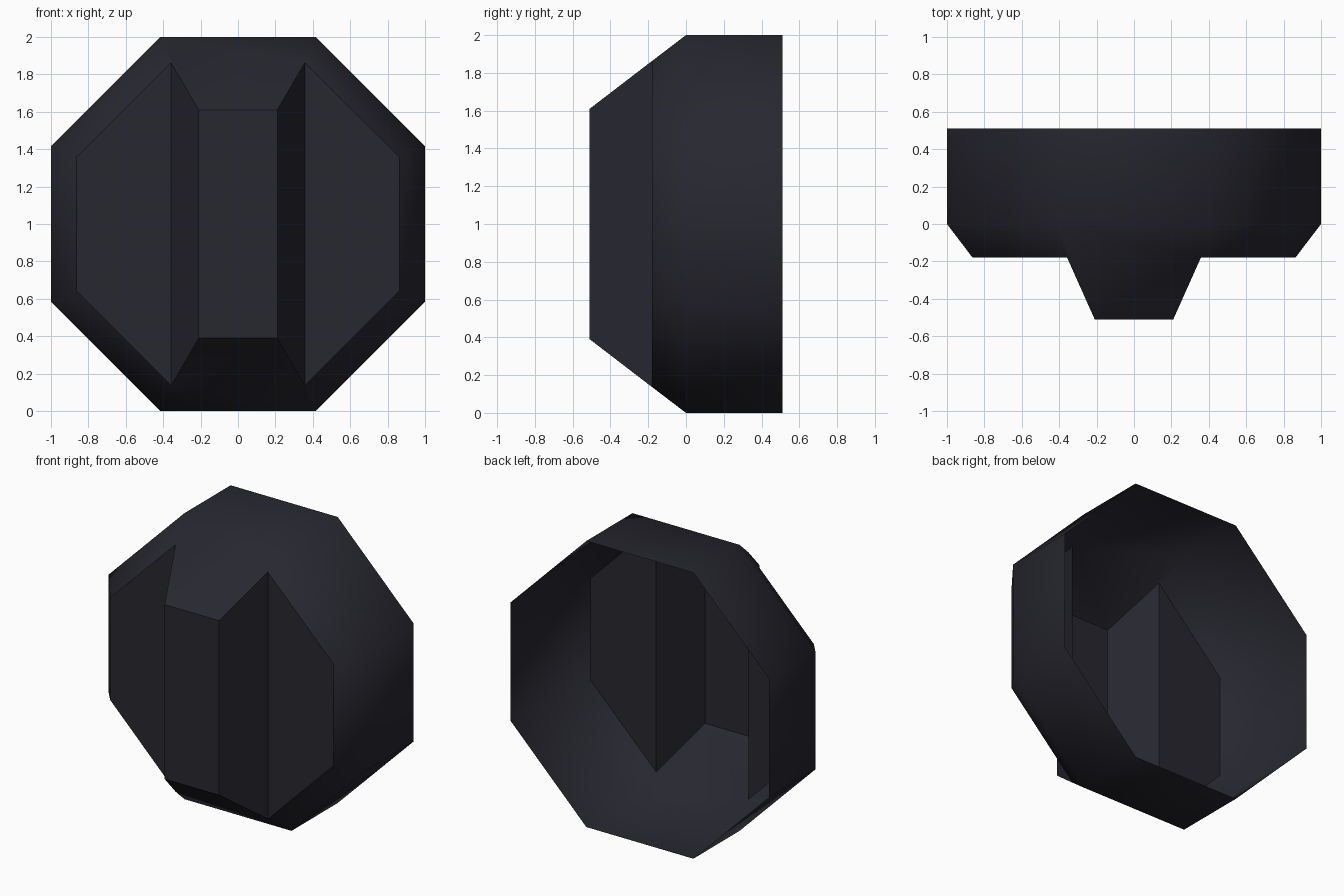
import bpy, bmesh, math

if "Cube" in bpy.data.objects:
    bpy.data.objects.remove(bpy.data.objects["Cube"])

# One dark flat colour
dark = bpy.data.materials.new("dark slate")
dark.diffuse_color = (0.020, 0.020, 0.029, 1)
dark.use_nodes = True
dark.node_tree.nodes["Principled BSDF"].inputs["Base Color"].default_value = dark.diffuse_color

bm = bmesh.new()


def octagon(y, apothem):
    """Octagon ring facing the front, flat side up, centred on z = 1."""
    r = apothem / math.cos(math.pi / 8)
    angles = [math.radians(22.5 + 45 * k) for k in range(8)]
    return [bm.verts.new((r * math.cos(a), y, 1 + r * math.sin(a))) for a in angles]


# Rings: open back rim, front shoulder, bevelled front edge
back = octagon(0.51, 1.0)
shoulder = octagon(0.0, 1.0)
front = octagon(-0.18, 0.863)

# Corners of the raised central ridge, keyed by the ring corner behind them
ridge = {k: bm.verts.new((sx * 0.21, -0.51, 1 + sz * 0.61))
         for k, sx, sz in ((1, 1, 1), (2, -1, 1), (5, -1, -1), (6, 1, -1))}

# Outer wall and bevel; top and bottom bevels run on up the ridge
for k in range(8):
    n = (k + 1) % 8
    bm.faces.new((back[k], back[n], shoulder[n], shoulder[k]))
    if k in (1, 5):
        bm.faces.new((shoulder[k], shoulder[n], front[n], ridge[n], ridge[k], front[k]))
    else:
        bm.faces.new((shoulder[k], shoulder[n], front[n], front[k]))

# Side panels, ridge flanks and ridge front
bm.faces.new([front[k] for k in (6, 7, 0, 1)])
bm.faces.new([front[k] for k in (2, 3, 4, 5)])
bm.faces.new((front[6], front[1], ridge[1], ridge[6]))
bm.faces.new((front[2], front[5], ridge[5], ridge[2]))
bm.faces.new([ridge[k] for k in (1, 2, 5, 6)])

# Make all faces point outward (the ridge front faces -y)
bmesh.ops.recalc_face_normals(bm, faces=bm.faces)
bm.faces.ensure_lookup_table()
if bm.faces[-1].normal.y > 0:
    bmesh.ops.reverse_faces(bm, faces=bm.faces)

mesh = bpy.data.meshes.new("octagonal_cap")
bm.to_mesh(mesh)
bm.free()
mesh.materials.append(dark)
cap = bpy.data.objects.new("octagonal_cap", mesh)
bpy.context.collection.objects.link(cap)

# Smooth around the wall, sharp at the panels and ridge
bpy.context.view_layer.objects.active = cap
cap.select_set(True)
bpy.ops.object.shade_smooth_by_angle(angle=math.radians(48))
